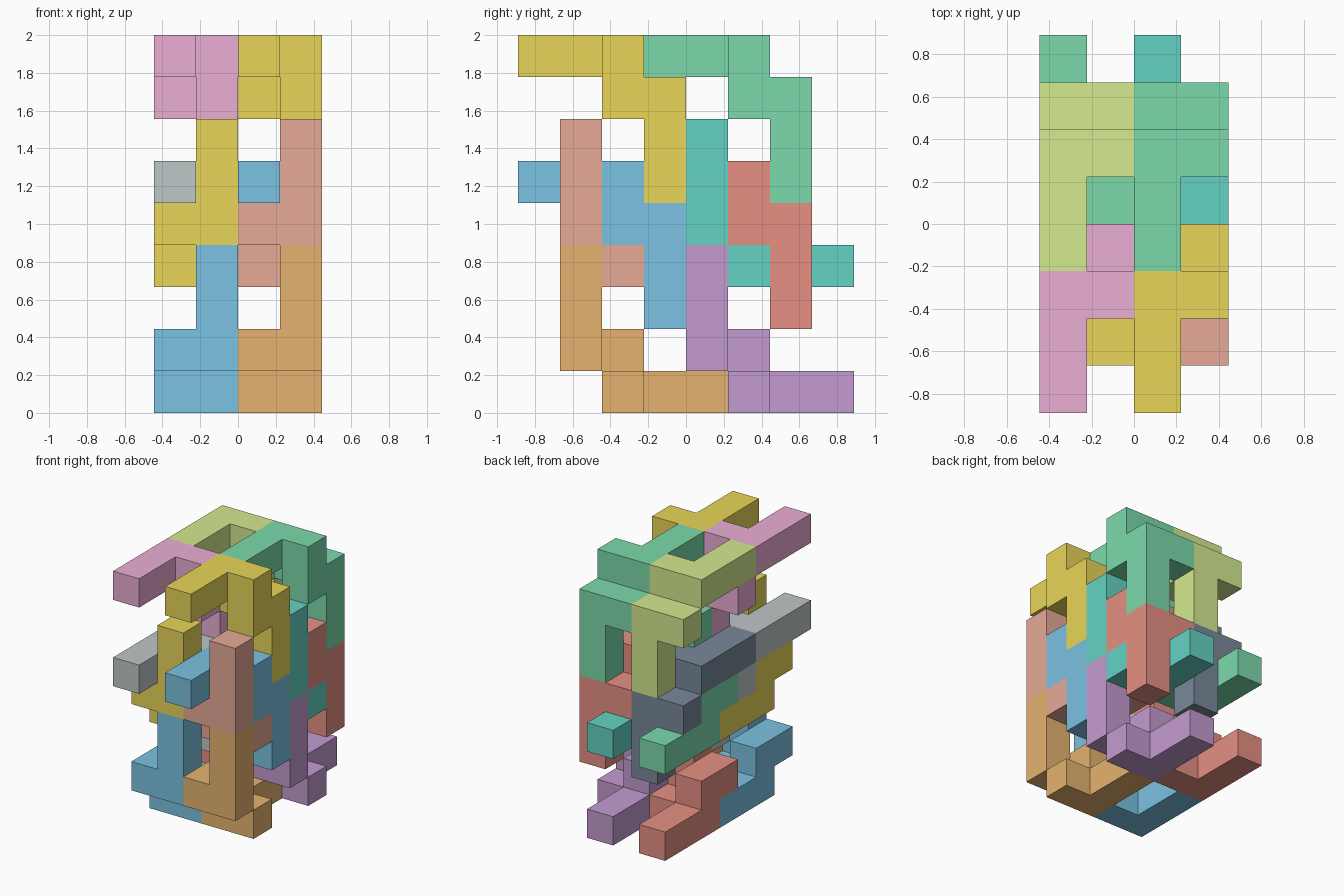
import bpy, bmesh

if "Cube" in bpy.data.objects:
    bpy.data.objects.remove(bpy.data.objects["Cube"])

U = 2 / 9                      # one cell of the 4 x 8 x 9 lattice
AXES = [(1, 0, 0), (0, 1, 0), (0, 0, 1)]

# Two interlocking step-shaped blocks, nine cells each (x, y, z)
FOOT = [(1, 1, 3), (1, 1, 2), (1, 1, 1), (0, 1, 1), (0, 2, 1),
        (0, 2, 0), (1, 2, 0), (0, 3, 0), (0, 4, 0)]
ARM = [(0, 0, 5), (0, 1, 5), (0, 2, 5), (1, 2, 5), (1, 2, 4),
       (1, 3, 4), (0, 3, 4), (1, 3, 3), (1, 3, 2)]

BLUE, ORANGE, RED = (.20, .54, .76), (.79, .45, .16), (.79, .28, .23)
PURPLE, YELLOW, CORAL = (.55, .33, .63), (.81, .67, .10), (.79, .40, .31)
GREEN, TEAL, GREY = (.20, .70, .41), (.13, .65, .55), (.52, .57, .57)
NAVY, PINK, LIME = (.19, .25, .32), (.83, .43, .66), (.66, .82, .28)


def material(color):
    name = "paint_%02d_%02d_%02d" % tuple(int(c * 100) for c in color)
    mat = bpy.data.materials.get(name) or bpy.data.materials.new(name)
    mat.diffuse_color = (*color, 1)
    mat.use_nodes = True
    mat.node_tree.nodes["Principled BSDF"].inputs["Base Color"].default_value = mat.diffuse_color
    return mat


def block(name, cells, offset, color):
    """Join cells into one solid, keeping only its outer faces."""
    filled = set(cells)
    bm = bmesh.new()
    for c in cells:
        for a in range(3):
            for side in (0, 1):
                n = list(c)
                n[a] += 1 if side else -1
                if tuple(n) in filled:
                    continue
                u, v = AXES[(a + 1) % 3], AXES[(a + 2) % 3]
                base = [c[i] + side * AXES[a][i] for i in range(3)]
                ring = [(0, 0), (1, 0), (1, 1), (0, 1)]
                if not side:
                    ring.reverse()
                bm.faces.new([bm.verts.new([
                    (base[i] + s * u[i] + t * v[i] + offset[i]
                     - (2, 4, 0)[i]) * U for i in range(3)])
                    for s, t in ring])
    bmesh.ops.remove_doubles(bm, verts=bm.verts, dist=1e-4)
    bmesh.ops.dissolve_limit(bm, angle_limit=0.01,
                             verts=bm.verts, edges=bm.edges)
    me = bpy.data.meshes.new(name)
    bm.to_mesh(me)
    bm.free()
    me.materials.append(material(color))
    bpy.context.collection.objects.link(bpy.data.objects.new(name, me))


# Blocks repeat every 2 cells in x and every 3 cells in y and z
# Colours keyed by (side, depth, level)
FEET = {(0, 0, 0): BLUE, (0, 0, 1): YELLOW, (0, 1, 0): RED, (0, 1, 1): GREEN,
        (1, 0, 0): ORANGE, (1, 0, 1): CORAL, (1, 1, 0): PURPLE, (1, 1, 1): TEAL}
ARMS = {(0, 0, 0): GREY, (0, 0, 1): PINK, (0, 1, 0): NAVY, (0, 1, 1): LIME,
        (1, 0, 0): BLUE, (1, 0, 1): YELLOW, (1, 1, 0): RED, (1, 1, 1): GREEN}

for kind, cells, colors in (("foot", FOOT, FEET), ("arm", ARM, ARMS)):
    for (i, j, k), color in colors.items():
        name = "_".join((("left", "right")[i], ("front", "back")[j],
                         ("lower", "upper")[k], kind, "block"))
        block(name, cells, (2 * i, 3 * j, 3 * k), color)
